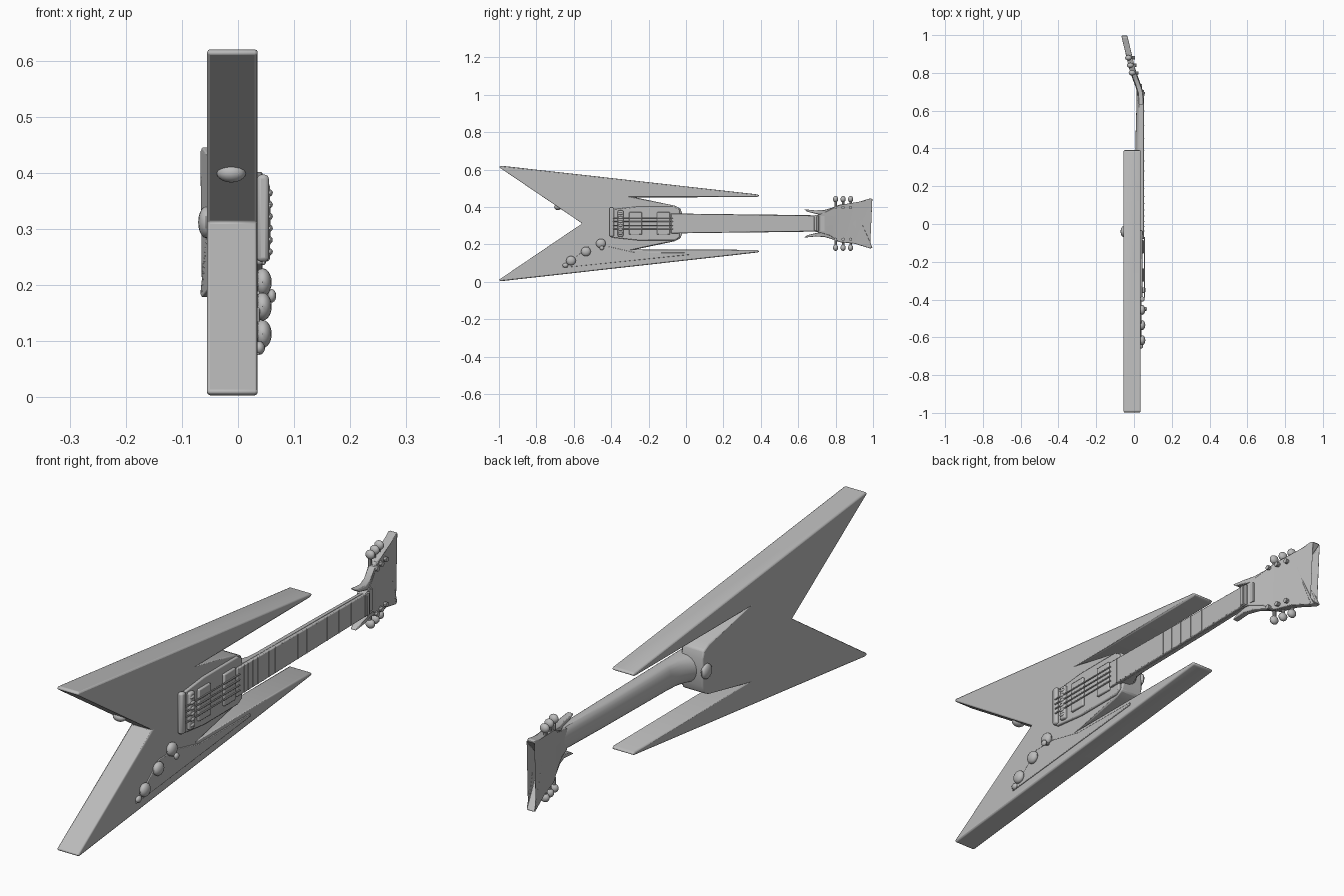
import bpy, bmesh, math
from mathutils import Vector

if "Cube" in bpy.data.objects:
    bpy.data.objects.remove(bpy.data.objects["Cube"])

grey = bpy.data.materials.new("plain grey")
grey.diffuse_color = (0.5, 0.5, 0.5, 1)
grey.use_nodes = True
grey.node_tree.nodes["Principled BSDF"].inputs["Base Color"].default_value = grey.diffuse_color
MID = 0.312  # height of the centre line


def finish(bm, name, bevel=0.0, seg=2):
    bmesh.ops.recalc_face_normals(bm, faces=bm.faces)
    me = bpy.data.meshes.new(name)
    bm.to_mesh(me)
    bm.free()
    ob = bpy.data.objects.new(name, me)
    bpy.context.collection.objects.link(ob)
    me.materials.append(grey)
    if bevel:
        m = ob.modifiers.new("edge", 'BEVEL')
        m.width, m.segments = bevel, seg
        m.limit_method, m.angle_limit = 'ANGLE', math.radians(30)
    bpy.context.view_layer.objects.active = ob
    ob.select_set(True)
    bpy.ops.object.shade_smooth_by_angle(angle=math.radians(35))
    ob.select_set(False)
    return ob


def plate(name, pts, x0, x1, bevel=0.004, bend=None):
    """Extrude a (y, z) outline from x0 to x1, optionally bent along y."""
    bm = bmesh.new()
    lo = [bm.verts.new((x0, y, z)) for y, z in pts]
    hi = [bm.verts.new((x1, y, z)) for y, z in pts]
    n = len(pts)
    bm.faces.new(lo)
    bm.faces.new(hi)
    for i in range(n):
        bm.faces.new((lo[i], lo[(i + 1) % n], hi[(i + 1) % n], hi[i]))
    if bend:
        bmesh.ops.triangulate(bm, faces=[f for f in bm.faces if len(f.verts) > 4])
        for v in bm.verts:
            v.co.x += bend(v.co.y)
    return finish(bm, name, bevel)


def both(half):
    """Mirror an upper half outline of (y, offset from centre line)."""
    low = [(y, MID - d) for y, d in reversed(half) if d > 0]
    return [(y, MID + d) for y, d in half] + low


def rect(y0, y1, z0, z1):
    return [(y0, z0), (y1, z0), (y1, z1), (y0, z1)]


def ball(name, c, r):
    bm = bmesh.new()
    bmesh.ops.create_uvsphere(bm, u_segments=16, v_segments=10, radius=1)
    for v in bm.verts:
        v.co = Vector(c) + Vector([a * b for a, b in zip(v.co, r)])
    return finish(bm, name)


def rod(name, a, b, r):
    a, b = Vector(a), Vector(b)
    bm = bmesh.new()
    bmesh.ops.create_cone(bm, cap_ends=True, segments=10, radius1=r, radius2=r, depth=(b - a).length)
    q = (b - a).to_track_quat('Z', 'Y')
    for v in bm.verts:
        v.co = q @ v.co + (a + b) / 2
    return finish(bm, name)


# winged body with pointed tail, two horns and the neck tab
body = [(-0.555, 0), (-1.0, 0.301), (-0.992, 0.309), (0.385, 0.155), (0.393, 0.148),
        (0.38, 0.141), (-0.27, 0.139), (-0.06, 0.095), (-0.03, 0.08), (-0.02, 0.05)]
plate("body", both(body), -0.055, 0.035, 0.006)

# neck with rounded back, swept along y
bm = bmesh.new()
rings = []
for y, w, back in [(-0.10, 0.053, -0.045), (-0.02, 0.053, -0.03), (0.03, 0.052, 0.0),
                   (0.08, 0.051, 0.005), (0.45, 0.047, 0.008), (0.66, 0.044, 0.014), (0.74, 0.04, 0.014)]:
    ring = [bm.verts.new((0.042, y, MID + w)), bm.verts.new((0.042, y, MID - w))]
    for i in range(1, 10):
        t = math.pi * i / 10
        ring.append(bm.verts.new((0.038 - (0.038 - back) * math.sin(t) ** 0.7, y, MID - w * math.cos(t))))
    rings.append(ring)
for a, b in zip(rings, rings[1:]):
    for i in range(len(a)):
        j = (i + 1) % len(a)
        bm.faces.new((a[i], a[j], b[j], b[i]))
bm.faces.new(rings[0])
bm.faces.new(rings[-1])
finish(bm, "neck")

# fingerboard, frets and nut
plate("fingerboard", both([(-0.08, 0.053), (0.71, 0.042)]), 0.04, 0.053, 0.003)
for i in range(16):
    y = 0.68 - 0.74 * (1 - 2 ** (-i / 8)) / 0.75
    w = 0.041 + (0.68 - y) * 0.013
    plate("fret", rect(y - 0.002, y + 0.002, MID - w, MID + w), 0.05, 0.0545, 0)
plate("nut", rect(0.685, 0.70, MID - 0.04, MID + 0.04), 0.04, 0.058, 0.002)


# headstock, angled backwards
def tilt(y):
    path = [(0.6, 0.037), (0.70, 0.034), (0.80, -0.004), (0.9, -0.028), (1.0, -0.052)]
    for (a, p), (b, q) in zip(path, path[1:]):
        if y <= b:
            return p + (q - p) * max(0, y - a) / (b - a)
    return path[-1][1]


head = [(0.885, 0), (0.92, 0.05), (0.998, 0.13), (0.985, 0.134), (0.90, 0.108), (0.82, 0.10),
        (0.77, 0.065), (0.72, 0.05), (0.68, 0.042)]
plate("headstock", both(head), -0.016, 0.016, 0.004, tilt)
for s in (1, -1):
    fin = [(0.63, 0.076), (0.65, 0.062), (0.70, 0.05), (0.74, 0.045), (0.80, 0.06), (0.82, 0.10),
           (0.78, 0.084), (0.74, 0.072), (0.69, 0.07)]
    plate("headstock_fin", [(y, MID + s * d) for y, d in fin], -0.012, 0.014, 0.003, tilt)
    # tuning machines
    for y in (0.80, 0.84, 0.88):
        x = tilt(y)
        rod("tuner_shaft", (x - 0.008, y, MID + s * 0.09), (x - 0.008, y, MID + s * 0.125), 0.007)
        ball("tuner_button", (x - 0.006, y, MID + s * 0.13), (0.018, 0.014, 0.017))
        rod("tuner_post", (x, y, MID + s * 0.085), (x + 0.028, y, MID + s * 0.085), 0.009)

# raised centre plate, pickups and bridge
guard = [(-0.40, 0.075), (-0.26, 0.09), (-0.06, 0.09), (-0.035, 0.075), (-0.035, 0.04)]
plate("centre_plate", both(guard), 0.03, 0.044, 0.004)
for y in (-0.27, -0.12):
    plate("pickup", rect(y - 0.035, y + 0.035, MID - 0.06, MID + 0.06), 0.04, 0.053, 0.004)
plate("bridge", rect(-0.365, -0.335, MID - 0.07, MID + 0.07), 0.034, 0.057, 0.006)
plate("tailpiece", rect(-0.41, -0.385, MID - 0.07, MID + 0.085), 0.034, 0.055, 0.007)
for i in range(6):
    z = MID + (i - 2.5) * 0.021
    ball("saddle", (0.054, -0.35, z), (0.008, 0.014, 0.007))
for i in range(4):
    z = MID + (i - 1.5) * 0.02
    rod("string", (0.056, -0.39, z), (0.056, -0.07, z), 0.0028)

# lower wing plate, control knobs, switch and jack
plate("wing_plate", [(-0.66, 0.075), (0.02, 0.145), (0.02, 0.155), (-0.28, 0.158), (-0.42, 0.19), (-0.52, 0.19)],
      0.033, 0.039, 0.002)
for y, z in [(-0.615, 0.113), (-0.535, 0.162), (-0.455, 0.205)]:
    rod("knob_base", (0.03, y, z), (0.045, y, z), 0.022)
    ball("knob", (0.044, y, z), (0.016, 0.026, 0.025))
rod("switch", (0.03, -0.45, 0.185), (0.062, -0.45, 0.182), 0.007)
ball("switch_tip", (0.06, -0.45, 0.181), (0.008, 0.012, 0.012))
ball("jack", (0.038, -0.645, 0.088), (0.01, 0.015, 0.012))

# strap buttons on the heel back and tail edge
ball("heel_button", (-0.057, -0.04, MID), (0.014, 0.028, 0.028))
ball("tail_button", (-0.012, -0.685, 0.40), (0.026, 0.02, 0.017))
